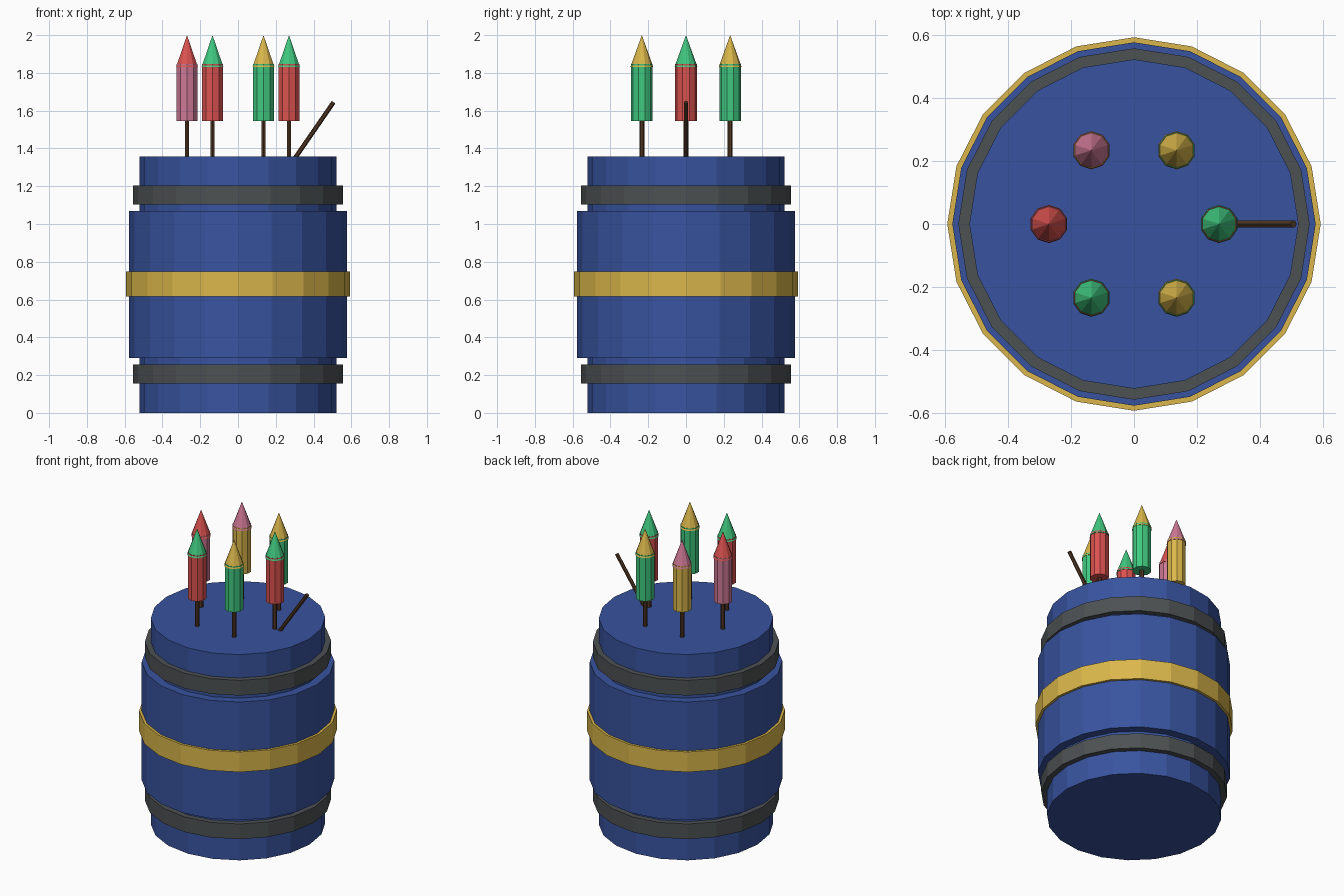
import bpy, math
from mathutils import Vector

if "Cube" in bpy.data.objects:
    bpy.data.objects.remove(bpy.data.objects["Cube"])


def material(name, rgb):
    m = bpy.data.materials.new(name)
    m.diffuse_color = (*rgb, 1)
    m.use_nodes = True
    m.node_tree.nodes["Principled BSDF"].inputs["Base Color"].default_value = m.diffuse_color
    return m


BLUE = material("blue_paint", (0.04, 0.088, 0.35))
GOLD = material("gold", (0.70, 0.47, 0.07))
IRON = material("dark_iron", (0.074, 0.082, 0.086))
RED = material("red", (0.70, 0.085, 0.08))
GREEN = material("green", (0.052, 0.58, 0.215))
PINK = material("pink", (0.62, 0.19, 0.30))
BROWN = material("brown_wood", (0.08, 0.037, 0.017))


def tube(name, start, end, radius, sides, mat, tip=None, turn=0.0):
    """Flat-shaded cylinder (or cone if tip=0) between two points."""
    a, b = Vector(start), Vector(end)
    axis = b - a
    bpy.ops.mesh.primitive_cone_add(
        vertices=sides, radius1=radius, radius2=radius if tip is None else tip,
        depth=axis.length, location=(a + b) / 2)
    ob = bpy.context.object
    ob.rotation_euler = axis.to_track_quat('Z', 'Y').to_euler()
    if axis.x == 0 and axis.y == 0:
        ob.rotation_euler = (0, 0, turn)
    ob.name = name
    ob.data.materials.append(mat)
    return ob


# Barrel: narrow core, wide belly and three hoops, all 20-sided
for name, r, z0, z1, mat in [
        ("barrel_core", 0.522, 0.0, 1.358, BLUE),
        ("barrel_belly", 0.576, 0.29, 1.07, BLUE),
        ("lower_hoop", 0.557, 0.156, 0.256, IRON),
        ("upper_hoop", 0.557, 1.104, 1.204, IRON),
        ("middle_hoop", 0.592, 0.615, 0.748, GOLD)]:
    tube(name, (0, 0, z0), (0, 0, z1), r, 20, mat)

# Six rockets in a ring: (body colour, tip colour), counter-clockwise from +x
rockets = [(RED, GREEN), (GREEN, GOLD), (GOLD, PINK),
           (PINK, RED), (RED, GREEN), (GREEN, GOLD)]
for i, (body, tip) in enumerate(rockets):
    ang = i * math.pi / 3
    x, y = 0.27 * math.cos(ang), 0.27 * math.sin(ang)
    tube(f"rocket_stick_{i}", (x, y, 1.30), (x, y, 1.60), 0.0135, 6, BROWN)
    tube(f"rocket_body_{i}", (x, y, 1.545), (x, y, 1.847), 0.0575, 10, body)
    # Tip base pokes out slightly as a thin collar
    tube(f"rocket_tip_{i}", (x, y, 1.832), (x, y, 2.0), 0.0605, 10, tip, tip=0)

# Slanted fuse
tube("fuse", (0.275, 0, 1.31), (0.506, 0, 1.645), 0.012, 6, BROWN)
